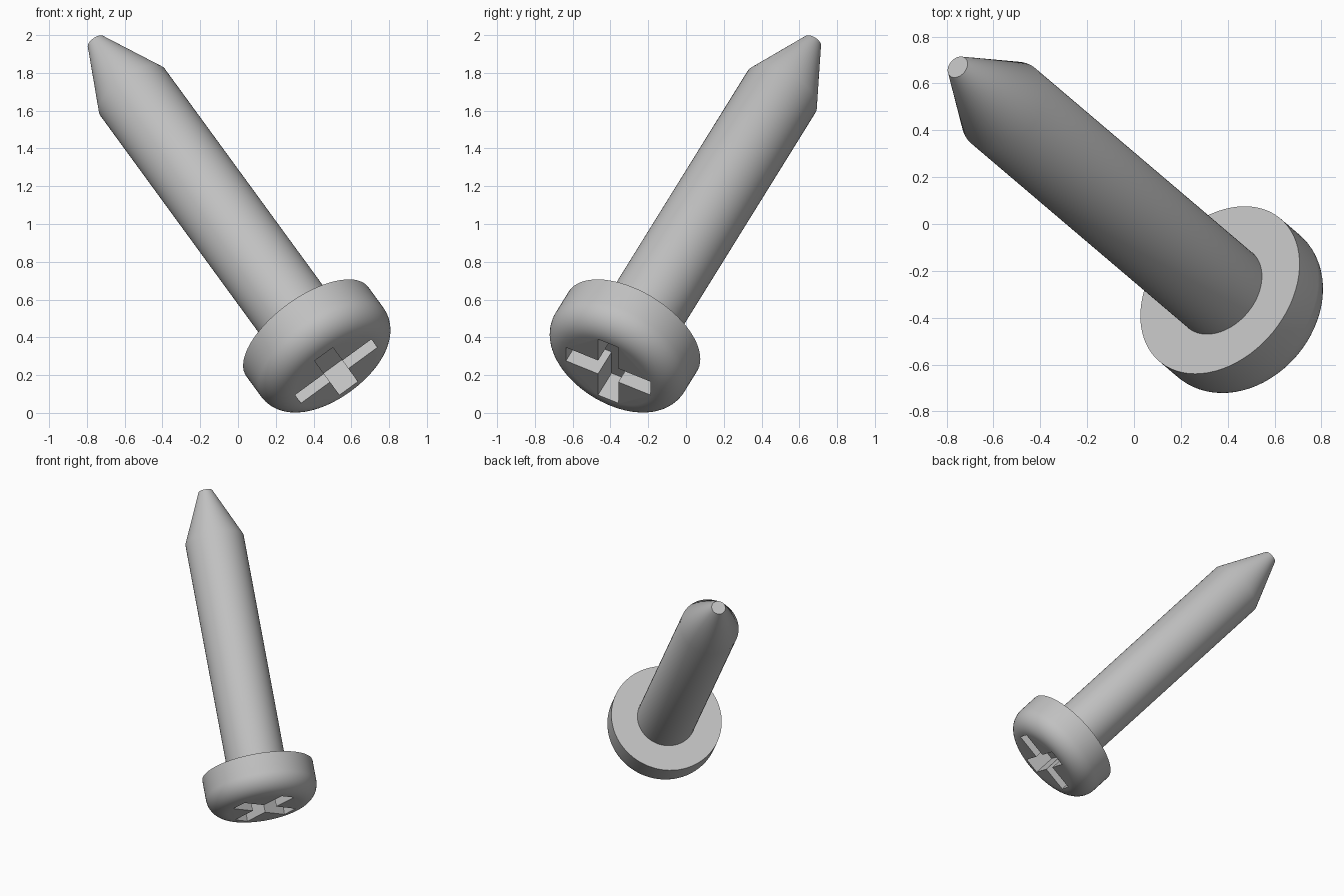
import bpy, bmesh, math
from mathutils import Vector, Matrix

old = bpy.data.objects.get("Cube")
if old:
    bpy.data.objects.remove(old, do_unlink=True)

# Screw frame: local z runs along the shaft, x and y along the two slots
axis = Vector((-0.527, 0.448, 0.722)).normalized()
slot_x = Vector((0.807, 0, 0.589))
slot_x = (slot_x - axis * slot_x.dot(axis)).normalized()
slot_y = axis.cross(slot_x)
frame = Matrix((slot_x, slot_y, axis)).transposed().to_4x4()
frame.translation = (0.367, -0.282, 0.43)

steel = bpy.data.materials.new("steel_grey")
steel.use_nodes = True
colour = (0.53, 0.53, 0.53, 1)
steel.diffuse_color = colour
steel.node_tree.nodes["Principled BSDF"].inputs["Base Color"].default_value = colour


def add_object(name, bm):
    bmesh.ops.recalc_face_normals(bm, faces=bm.faces)
    mesh = bpy.data.meshes.new(name)
    bm.to_mesh(mesh)
    bm.free()
    mesh.materials.append(steel)
    ob = bpy.data.objects.new(name, mesh)
    ob.matrix_world = frame
    bpy.context.collection.objects.link(ob)
    return ob


def lathe(name, profile, sides=72):
    """Turn (radius, height) points about local z, with flat end caps."""
    bm = bmesh.new()
    rings = []
    for r, h in profile:
        angles = [math.tau * i / sides for i in range(sides)]
        rings.append([bm.verts.new((r * math.cos(a), r * math.sin(a), h)) for a in angles])
    for low, high in zip(rings, rings[1:]):
        for i in range(sides):
            j = (i + 1) % sides
            bm.faces.new((low[i], low[j], high[j], high[i]))
    bm.faces.new(rings[0])
    bm.faces.new(rings[-1])
    return add_object(name, bm)


def select_only(ob):
    bpy.ops.object.select_all(action="DESELECT")
    ob.select_set(True)
    bpy.context.view_layer.objects.active = ob


# Shaft with a blunt conical point
shaft = lathe("shaft", [(0.211, -0.02), (0.211, 1.755), (0.05, 2.125)])

# Round head with a filleted drive face
thick, radius, fillet, steps = 0.29, 0.40, 0.14, 12
profile = [(radius, 0)]
for i in range(steps + 1):
    a = math.pi / 2 * i / steps
    profile.append((radius - fillet + fillet * math.cos(a),
                    -(thick - fillet) - fillet * math.sin(a)))
head = lathe("head", profile)

# Cross-shaped drive recess
length, width, depth = 0.5, 0.12, 0.16
for size in ((length, width), (width, length)):
    bm = bmesh.new()
    bmesh.ops.create_cube(bm, size=1)
    bmesh.ops.scale(bm, vec=(*size, depth * 2), verts=bm.verts)
    bmesh.ops.translate(bm, vec=(0, 0, -thick), verts=bm.verts)
    cutter = add_object("slot_cutter", bm)
    cutter.hide_render = True
    select_only(head)
    mod = head.modifiers.new("slot", "BOOLEAN")
    mod.object = cutter
    mod.operation = "DIFFERENCE"
    mod.solver = "EXACT"
    bpy.ops.object.modifier_apply(modifier=mod.name)
    bpy.data.objects.remove(cutter, do_unlink=True)

# Smooth turned surfaces, crisp rims and slot edges
for ob in (shaft, head):
    select_only(ob)
    bpy.ops.object.shade_smooth_by_angle(angle=math.radians(30))
